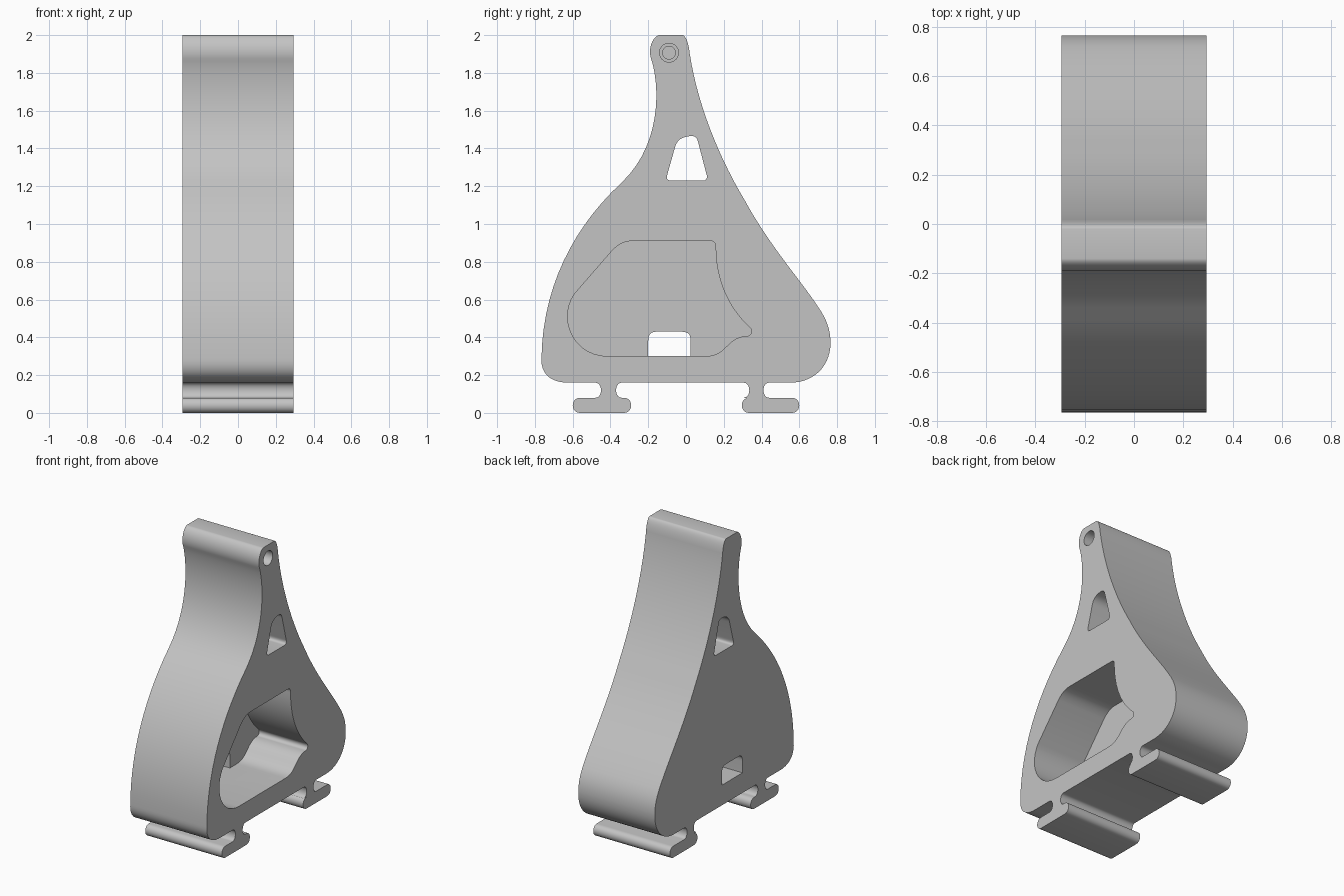
import bpy, bmesh
from math import sin, cos, pi
from mathutils import Vector

cube = bpy.data.objects.get("Cube")
if cube:
    bpy.data.objects.remove(cube)

grey = bpy.data.materials.new("light_grey")
grey.use_nodes = True
colour = (0.55, 0.55, 0.55, 1)
grey.diffuse_color = colour
grey.node_tree.nodes["Principled BSDF"].inputs["Base Color"].default_value = colour

HALF = 0.295      # half of the body width
WALL = -0.08      # inner face of the closed side


def outline(start, *segments, steps=14):
    """Chain of (y, z) points: one-point segments are lines, three-point ones are Beziers."""
    pts = [Vector(start)]
    for seg in segments:
        if len(seg) == 1:
            pts.append(Vector(seg[0]))
            continue
        a, (b, c, d) = pts[-1].copy(), map(Vector, seg)
        for i in range(1, steps + 1):
            t = i / steps
            u = 1 - t
            pts.append(a * u**3 + b * 3 * u * u * t + c * 3 * u * t * t + d * t**3)
    if (pts[0] - pts[-1]).length < 1e-5:
        pts.pop()
    return pts


def circle(y, z, r, n=32):
    return [Vector((y + r * cos(2 * pi * i / n), z + r * sin(2 * pi * i / n))) for i in range(n)]


def prism(name, pts, x0, x1):
    """Extrude a (y, z) outline along x."""
    bm = bmesh.new()
    face = bm.faces.new([bm.verts.new((x0, p.x, p.y)) for p in pts])
    ext = bmesh.ops.extrude_face_region(bm, geom=[face])
    moved = [g for g in ext["geom"] if isinstance(g, bmesh.types.BMVert)]
    bmesh.ops.translate(bm, verts=moved, vec=(x1 - x0, 0, 0))
    bmesh.ops.recalc_face_normals(bm, faces=bm.faces)
    mesh = bpy.data.meshes.new(name)
    bm.to_mesh(mesh)
    bm.free()
    mesh.materials.append(grey)
    obj = bpy.data.objects.new(name, mesh)
    bpy.context.collection.objects.link(obj)
    return obj


def rail_foot(left, right, neck_left, neck_right, top=0.16, mid=0.08):
    """Segments for a rounded foot on a narrow neck, hanging below the body."""
    r, k = mid / 2, 0.053
    a, b = neck_left - r * 0.75, neck_right + r * 0.75
    return [
        [(a, top)], [(a + r, top), (a + r, mid), (a, mid)],
        [(left + r, mid)], [(left + r - k, mid), (left + r - k, 0), (left + r, 0)],
        [(right - r, 0)], [(right - r + k, 0), (right - r + k, mid), (right - r, mid)],
        [(b, mid)], [(b - r, mid), (b - r, top), (b, top)],
    ]


# Body silhouette with both feet
body = prism("bracket_body", outline(
    (-0.02, 2), [(-0.14, 2)],
    [(-0.17, 2), (-0.21, 1.93), (-0.18, 1.86)],
    [(-0.14, 1.72), (-0.13, 1.42), (-0.34, 1.22)],
    [(-0.6, 0.98), (-0.76, 0.66), (-0.765, 0.29)],
    [(-0.77, 0.21), (-0.72, 0.16), (-0.62, 0.16)],
    *rail_foot(-0.6, -0.29, -0.45, -0.37),
    *rail_foot(0.295, 0.6, 0.335, 0.41),
    [(0.55, 0.16)],
    [(0.68, 0.16), (0.765, 0.25), (0.765, 0.37)],
    [(0.765, 0.43), (0.75, 0.48), (0.717, 0.534)],
    [(0.62, 0.69), (0.45, 0.87), (0.31, 1.127)],
    [(0.17, 1.36), (0.06, 1.64), (0.02, 1.9)],
    [(0.015, 1.95), (0, 2), (-0.02, 2)]), -HALF, HALF)

# Large pocket, open on the left side
pocket = outline(
    (-0.28, 0.91), [(0.13, 0.91)],
    [(0.15, 0.91), (0.157, 0.9), (0.157, 0.87)],
    [(0.16, 0.68), (0.24, 0.54), (0.34, 0.45)],
    [(0.355, 0.43), (0.345, 0.407), (0.32, 0.407)],
    [(0.21, 0.4), (0.22, 0.3), (0.1, 0.3)],
    [(-0.41, 0.3)],
    [(-0.6, 0.3), (-0.68, 0.5), (-0.59, 0.63)],
    [(-0.39, 0.86)],
    [(-0.35, 0.9), (-0.32, 0.91), (-0.28, 0.91)])

# Tapered opening through the neck
neck_opening = outline(
    (-0.08, 1.23), [(0.09, 1.23)],
    [(0.11, 1.23), (0.115, 1.245), (0.108, 1.265)],
    [(0.065, 1.43)],
    [(0.055, 1.47), (0.04, 1.465), (0.02, 1.465)],
    [(-0.03, 1.46), (-0.05, 1.44), (-0.06, 1.4)],
    [(-0.098, 1.265)],
    [(-0.105, 1.24), (-0.1, 1.23), (-0.08, 1.23)], steps=8)

# Small window through the closed side, level with the pocket floor
window = outline(
    (-0.2, 0.3), [(0.025, 0.3)], [(0.025, 0.38)],
    [(0.025, 0.42), (0.01, 0.43), (-0.03, 0.43)], [(-0.15, 0.43)],
    [(-0.185, 0.43), (-0.2, 0.42), (-0.2, 0.38)], steps=8)

cuts = [
    ("pocket", pocket, WALL, 0.4),
    ("neck_opening", neck_opening, -0.4, 0.4),
    ("window", window, -0.4, WALL + 0.02),
    ("pin_hole", circle(-0.09, 1.907, 0.034), -0.15, 0.4),
    ("pin_recess", circle(-0.09, 1.907, 0.05), 0.2, 0.4),
]
bpy.context.view_layer.objects.active = body
for name, pts, x0, x1 in cuts:
    cutter = prism(name + "_cutter", pts, x0, x1)
    cutter.hide_render = True
    mod = body.modifiers.new(name, "BOOLEAN")
    mod.operation = "DIFFERENCE"
    mod.solver = "EXACT"
    mod.object = cutter
    bpy.ops.object.modifier_apply(modifier=mod.name)
    bpy.data.objects.remove(cutter)

# Smooth the curved walls, keep the rims sharp
bpy.ops.object.select_all(action="DESELECT")
body.select_set(True)
bpy.ops.object.shade_smooth_by_angle(angle=0.5)
